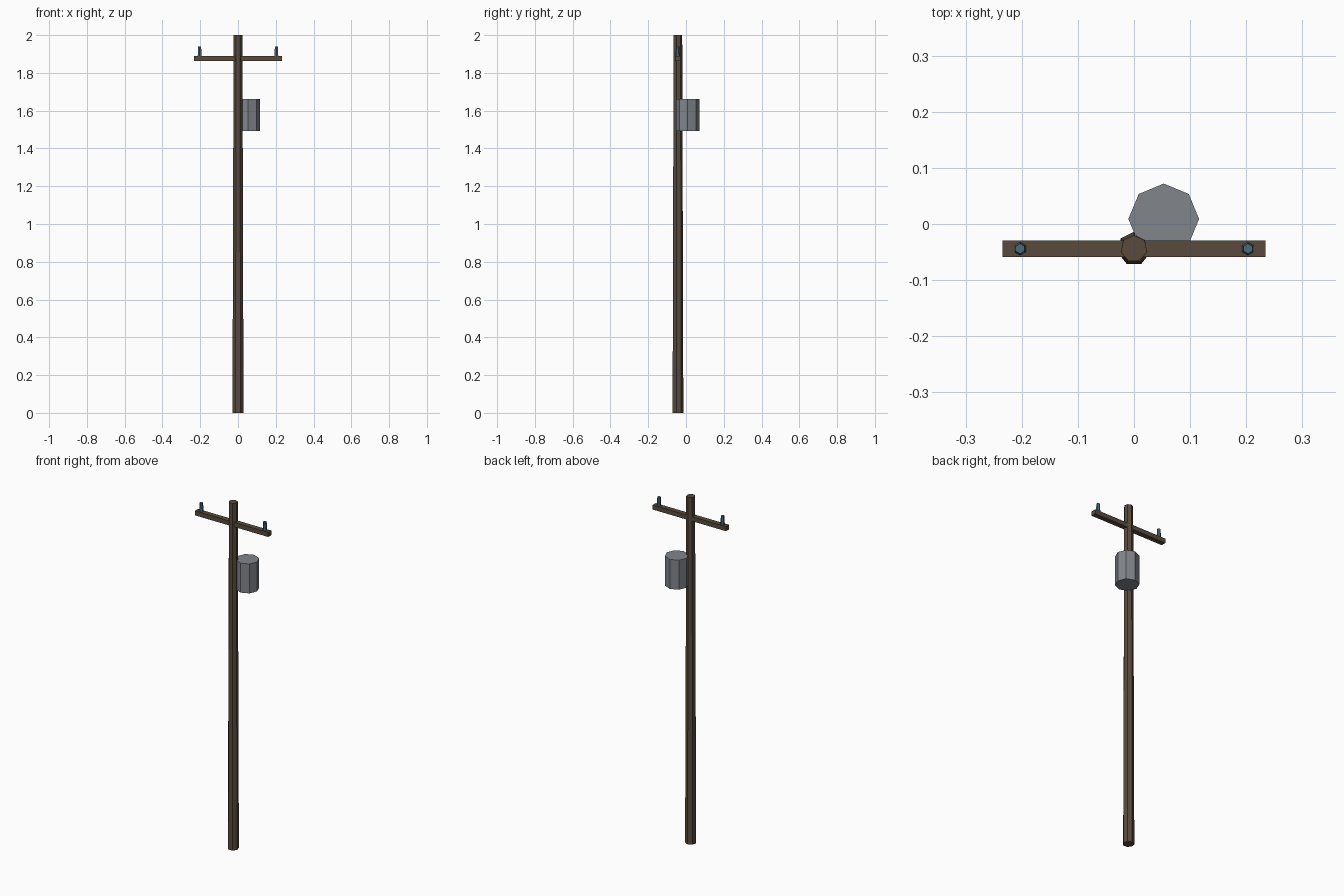
import bpy
import math

if "Cube" in bpy.data.objects:
    bpy.data.objects.remove(bpy.data.objects["Cube"])

POLE_Y = -0.044


def material(name, rgb):
    m = bpy.data.materials.new(name)
    m.diffuse_color = (*rgb, 1)
    m.use_nodes = True
    m.node_tree.nodes["Principled BSDF"].inputs["Base Color"].default_value = m.diffuse_color
    return m


def prism(name, sides, r1, r2, x, y, z1, z2, mat, spin=0):
    """Flat-sided tapered cylinder from z1 to z2; first vertex at the spin angle from +y."""
    bpy.ops.mesh.primitive_cone_add(vertices=sides, radius1=r1, radius2=r2,
                                    depth=z2 - z1, location=(x, y, (z1 + z2) / 2),
                                    rotation=(0, 0, spin))
    ob = bpy.context.object
    ob.name = name
    ob.data.materials.append(mat)
    return ob


wood = material("wood", (0.10, 0.07, 0.047))
metal = material("grey_metal", (0.22, 0.235, 0.26))
glass = material("teal_glass", (0.07, 0.15, 0.20))

# Tapered seven-sided pole, vertex towards the back
prism("pole", 7, 0.030, 0.024, 0, POLE_Y, 0, 2, wood)

# Crossarm
bpy.ops.mesh.primitive_cube_add(size=1, location=(0, POLE_Y, 1.877))
arm = bpy.context.object
arm.name = "crossarm"
arm.scale = (0.468, 0.029, 0.026)
bpy.ops.object.transform_apply(location=False, rotation=False, scale=True)
arm.data.materials.append(wood)

# Insulators at both ends of the crossarm
for side, x in (("left", -0.203), ("right", 0.203)):
    prism("insulator_" + side, 6, 0.012, 0.009, x, POLE_Y, 1.885, 1.94, glass)

# Octagonal transformer can beside the pole
prism("transformer", 8, 0.063, 0.063, 0.053, 0.009, 1.493, 1.663, metal)
